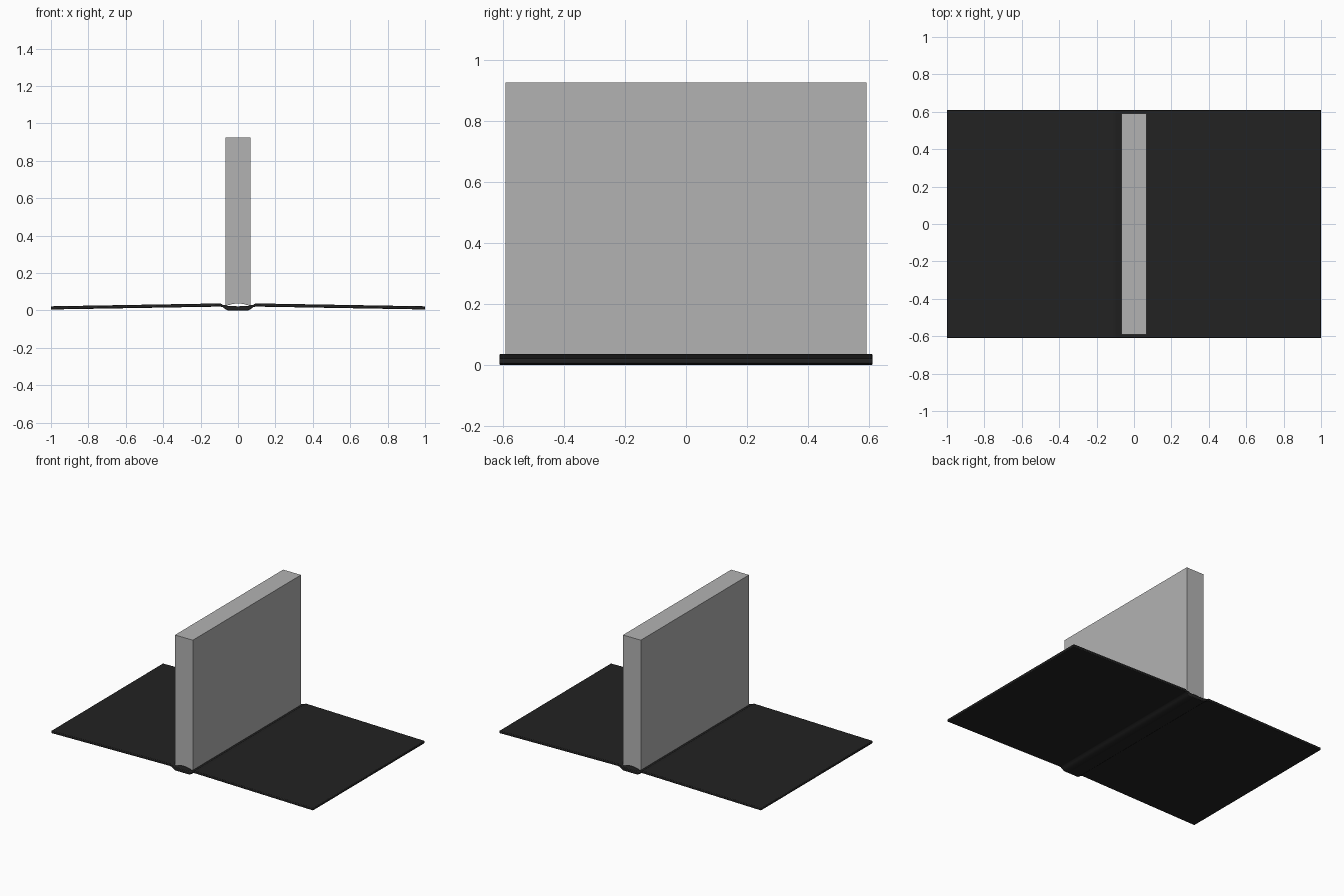
import bpy, bmesh, math

if "Cube" in bpy.data.objects:
    bpy.data.objects.remove(bpy.data.objects["Cube"])

def material(name, v):
    m = bpy.data.materials.new(name)
    m.diffuse_color = (v, v, v, 1)
    m.use_nodes = True
    m.node_tree.nodes["Principled BSDF"].inputs["Base Color"].default_value = m.diffuse_color
    return m

cover_mat = material("black_cover", 0.016)
page_mat = material("grey_paper", 0.45)

def extrude_profile(name, pts, half, mat, bevel=0):
    """Extrude an x/z outline along y, centred on y = 0."""
    bm = bmesh.new()
    face = bm.faces.new([bm.verts.new((x, -half, z)) for x, z in pts])
    ext = bmesh.ops.extrude_face_region(bm, geom=[face])
    verts = [g for g in ext["geom"] if isinstance(g, bmesh.types.BMVert)]
    bmesh.ops.translate(bm, verts=verts, vec=(0, 2 * half, 0))
    bmesh.ops.recalc_face_normals(bm, faces=bm.faces)
    me = bpy.data.meshes.new(name)
    bm.to_mesh(me)
    bm.free()
    ob = bpy.data.objects.new(name, me)
    bpy.context.collection.objects.link(ob)
    me.materials.append(mat)
    if bevel:
        b = ob.modifiers.new("rounded_edges", "BEVEL")
        b.width, b.segments, b.limit_method = bevel, 2, "ANGLE"
        b.angle_limit = math.radians(50)
    bpy.context.view_layer.objects.active = ob
    ob.select_set(True)
    bpy.ops.object.shade_smooth_by_angle(angle=math.radians(35))
    ob.select_set(False)
    return ob

# cover: two boards, hinge grooves and spine in one cross-section
top = [(0, 0.022), (0.055, 0.024), (0.068, 0.028), (0.080, 0.029),
       (0.092, 0.037), (0.12, 0.037), (1.0, 0.022)]
bottom = [(1.0, 0.005), (0.12, 0.020), (0.092, 0.020), (0.082, 0.018),
          (0.072, 0.010), (0.055, 0.0), (0, 0.0)]
right = top + bottom
left = [(-x, z) for x, z in reversed(right) if x > 0]
extrude_profile("cover", right + left, 0.61, cover_mat, 0.004)

# page block with slightly hollowed back, leaving a slim gap over the spine
n = 8
base = [(-0.068 + 0.136 * i / n,
         0.023 + 0.014 * math.sin(math.pi * i / n)) for i in range(n + 1)]
extrude_profile("page_block", base + [(0.068, 0.925), (-0.068, 0.925)], 0.59, page_mat)
